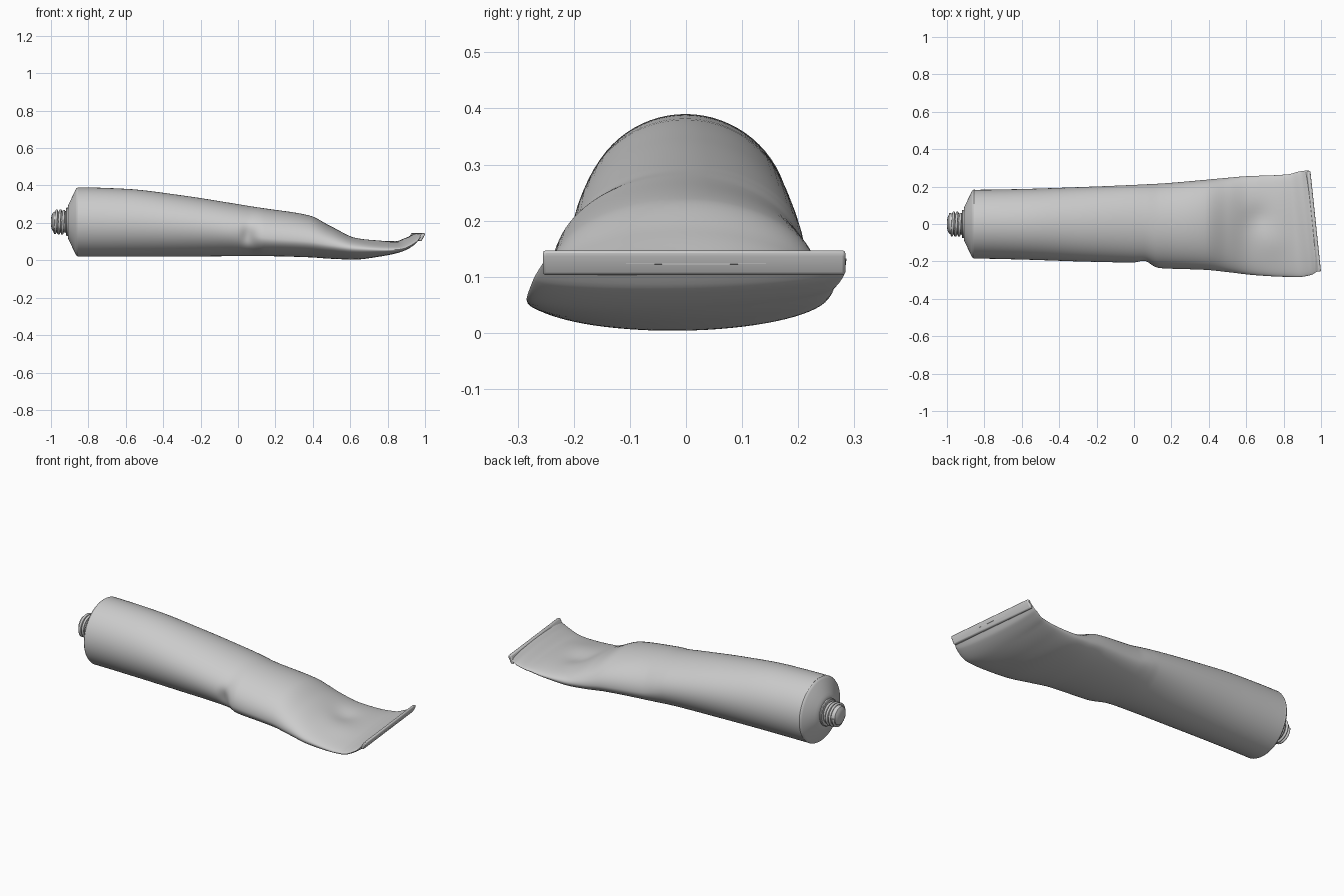
import bpy, bmesh, math
from mathutils import Vector

cube = bpy.data.objects.get("Cube")
if cube:
    bpy.data.objects.remove(cube)

metal = bpy.data.materials.new("bare grey metal")
metal.use_nodes = True
grey = (0.6, 0.6, 0.6, 1)
metal.diffuse_color = grey
metal.node_tree.nodes["Principled BSDF"].inputs["Base Color"].default_value = grey

AXIS_Z = 0.205
SLANT = -0.105
SIDES = 72


def add_mesh(name, bm, angle=35):
    bmesh.ops.recalc_face_normals(bm, faces=bm.faces)
    mesh = bpy.data.meshes.new(name)
    bm.to_mesh(mesh)
    bm.free()
    obj = bpy.data.objects.new(name, mesh)
    bpy.context.collection.objects.link(obj)
    mesh.materials.append(metal)
    bpy.ops.object.select_all(action="DESELECT")
    obj.select_set(True)
    bpy.context.view_layer.objects.active = obj
    bpy.ops.object.shade_smooth_by_angle(angle=math.radians(angle))
    return obj


def loft(name, rings, angle=35):
    bm = bmesh.new()
    loops = [[bm.verts.new(p) for p in ring] for ring in rings]
    for a, b in zip(loops, loops[1:]):
        for i in range(len(a)):
            j = (i + 1) % len(a)
            bm.faces.new((a[i], a[j], b[j], b[i]))
    bm.faces.new(loops[0])
    bm.faces.new(loops[-1])
    return add_mesh(name, bm, angle)


def turn(t):
    return math.cos(2 * math.pi * t), math.sin(2 * math.pi * t)


def lathe(name, profile, sides):
    return loft(name, [[(x, r * c, AXIS_Z + r * s) for c, s in map(turn, (i / sides for i in range(sides)))]
                       for x, r in profile])


def smooth_rows(rows, steps):
    """Blend between stations with limited slopes, so nothing overshoots."""
    def slope(k, c):
        if k == 0 or k == len(rows) - 1:
            return 0
        p, q, r = rows[k - 1], rows[k], rows[k + 1]
        d1 = (q[c] - p[c]) / (q[0] - p[0])
        d2 = (r[c] - q[c]) / (r[0] - q[0])
        return 0 if d1 * d2 <= 0 else 2 * d1 * d2 / (d1 + d2)

    out = []
    for k in range(len(rows) - 1):
        a, b = rows[k], rows[k + 1]
        h = b[0] - a[0]
        for s in range(steps):
            t = s / steps
            row = [a[0] + h * t]
            for c in range(1, len(a)):
                w = t * t * (3 - 2 * t)
                row.append(a[c] + (b[c] - a[c]) * w
                           + h * slope(k, c) * t * (1 - t) ** 2
                           - h * slope(k + 1, c) * t * t * (1 - t))
            out.append(row)
    return out + [list(rows[-1])]


# Tube wall stations: x, right edge, left edge, bottom, widest height, top
stations = [
    (-.855, -.185, .183, .02, .205, .39),
    (-.6, -.19, .187, .02, .2, .382),
    (-.3, -.2, .197, .02, .185, .347),
    (.0, -.208, .209, .022, .155, .3),
    (.06, -.212, .212, .022, .14, .29),
    (.14, -.236, .216, .022, .12, .278),
    (.38, -.245, .236, .016, .1, .24),
    (.5, -.257, .247, .008, .08, .18),
    (.62, -.272, .256, .004, .066, .125),
    (.75, -.281, .26, .02, .064, .104),
    (.85, -.284, .266, .044, .072, .1),
    (.92, -.272, .282, .076, .1, .124),
    (.966, -.25, .286, .122, .132, .143),
]

# Dents: centre, radii, push
dents = [
    ((.05, -.21, .13), (.035, .06, .05), (0, .02, 0)),
    ((.66, .03, .12), (.07, .07, .05), (0, 0, -.014)),
    ((.74, -.1, .1), (.08, .08, .05), (0, 0, .006)),
]


def dented(p):
    moved = Vector(p)
    for centre, radii, push in dents:
        d = sum(((p[i] - centre[i]) / radii[i]) ** 2 for i in range(3))
        moved += Vector(push) * math.exp(-d)
    return moved


rings = []
for x, right, left, low, mid, top in smooth_rows(stations, 8):
    flat = min(1, max(0, (x - .5) / .4))
    fade = min(1, max(0, (.96 - x) / .12))
    ring = []
    for i in range(SIDES):
        c, s = turn(i / SIDES)
        y = (left + right) / 2 + (left - right) / 2 * c
        z = mid + (top - mid if s > 0 else mid - low) * s
        z += .05 * flat * fade * y
        ring.append(dented((x + SLANT * y * flat, y, z)))
    rings.append(ring)
body = loft("tube_body", rings, 40)

# Conical shoulder with a softened rim
lathe("shoulder", [(-.85, .183), (-.856, .1845), (-.862, .181), (-.868, .174),
                   (-.9, .106), (-.907, .093), (-.91, .08), (-.91, .04)], SIDES)

# Neck with a collar and a rounded, sealed tip
lathe("neck", [(-.9, .076), (-.916, .076), (-.92, .072), (-.921, .057), (-.98, .055),
               (-.99, .05), (-.996, .038), (-1, .02), (-1, .004)], 48)

# Screw thread swept along a helix
curve = bpy.data.curves.new("screw_thread", "CURVE")
curve.dimensions = "3D"
curve.bevel_depth = .007
curve.bevel_resolution = 2
curve.use_fill_caps = True
spline = curve.splines.new("POLY")
count = 120
spline.points.add(count)
for i, point in enumerate(spline.points):
    t = i / count
    c, s = turn(3 * t)
    r = .061 - .008 * abs(2 * t - 1) ** 6
    point.co = (-.926 - .057 * t, r * c, AXIS_Z + r * s, 1)
curve.materials.append(metal)
thread = bpy.data.objects.new("screw_thread", curve)
bpy.context.collection.objects.link(thread)
bpy.ops.object.select_all(action="DESELECT")
thread.select_set(True)
bpy.context.view_layer.objects.active = thread
bpy.ops.object.convert(target="MESH")
bpy.ops.object.shade_smooth_by_angle(angle=math.radians(50))

# Folded crimp closing the flat end, hanging below the edge and slanted across
section = [(.958, .147), (.973, .147), (.973, .136), (.955, .103), (.94, .103), (.945, .125)]
crimp = loft("folded_crimp", [[(x + SLANT * y, y, z) for x, z in section] for y in (-.255, .284)], 30)
bevel = crimp.modifiers.new("soft_edges", "BEVEL")
bevel.width = .005
bevel.segments = 2
